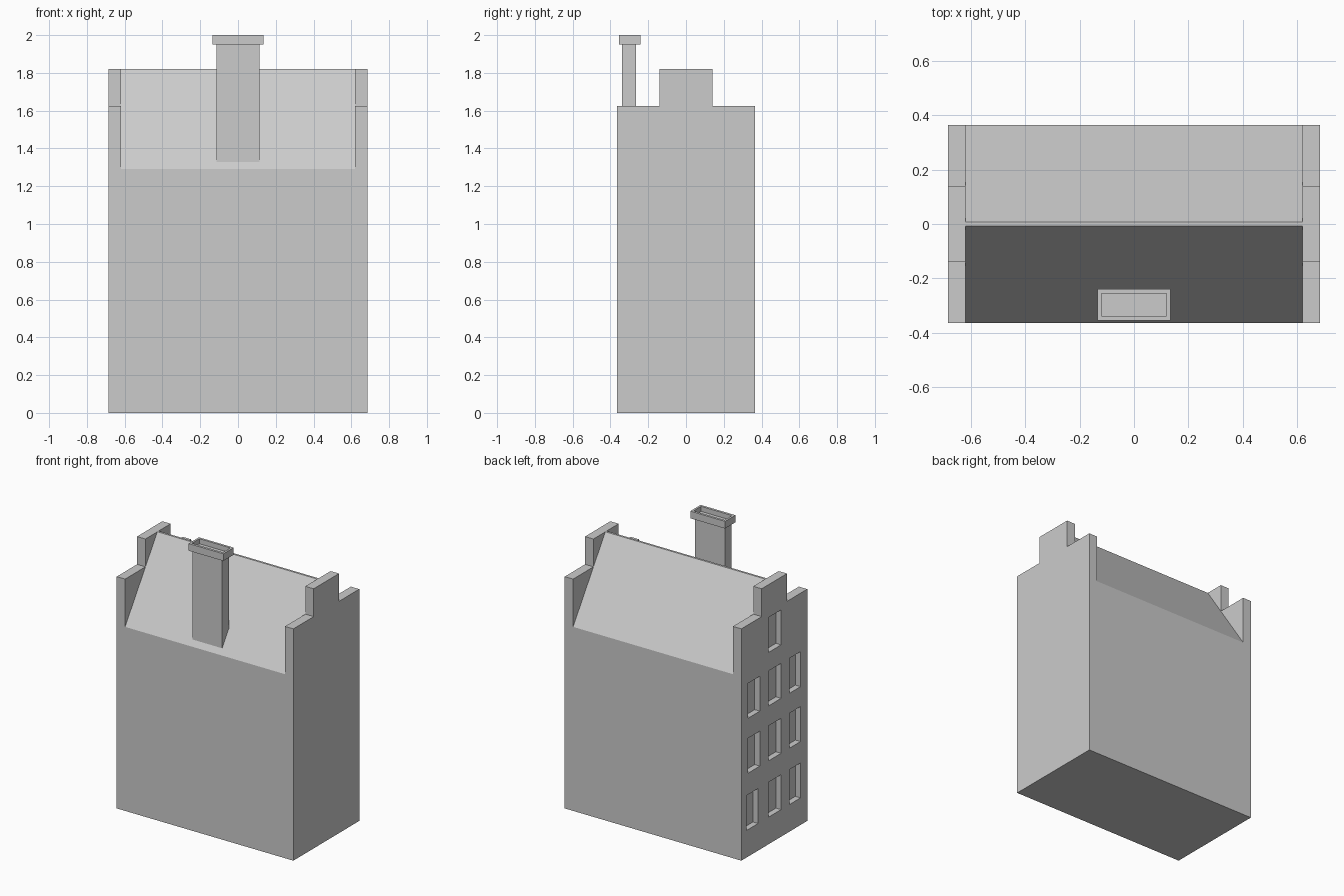
import bpy, bmesh

if "Cube" in bpy.data.objects:
    bpy.data.objects.remove(bpy.data.objects["Cube"])

SLOPE = 0.53 / 0.3575          # roof pitch
EAVE_Y, EAVE_Z = 0.365, 1.29


def prism(name, yz, x0, x1):
    """Extrude a y/z profile along x."""
    bm = bmesh.new()
    face = bm.faces.new([bm.verts.new((x0, y, z)) for y, z in yz])
    ext = bmesh.ops.extrude_face_region(bm, geom=[face])
    moved = [v for v in ext["geom"] if isinstance(v, bmesh.types.BMVert)]
    bmesh.ops.translate(bm, verts=moved, vec=(x1 - x0, 0, 0))
    bmesh.ops.recalc_face_normals(bm, faces=bm.faces)
    me = bpy.data.meshes.new(name)
    bm.to_mesh(me)
    bm.free()
    ob = bpy.data.objects.new(name, me)
    bpy.context.collection.objects.link(ob)
    return ob


def box(name, x0, x1, y0, y1, z0, z1):
    return prism(name, [(y0, z0), (y1, z0), (y1, z1), (y0, z1)], x0, x1)


def cut(target, cutter):
    cutter.hide_render = True
    mod = target.modifiers.new("cut", "BOOLEAN")
    mod.operation = "DIFFERENCE"
    mod.solver = "EXACT"
    mod.object = cutter
    bpy.context.view_layer.objects.active = target
    bpy.ops.object.modifier_apply(modifier=mod.name)
    bpy.data.objects.remove(cutter)


def roof_z(y):
    return EAVE_Z + (EAVE_Y - abs(y)) * SLOPE


# House block with the stepped gable outline
half = [(0.365, 0), (0.365, 1.625), (0.14, 1.625), (0.14, 1.82)]
outline = half + [(-y, z) for y, z in reversed(half)]
house = prism("house", outline, -0.685, 0.685)

# Pitched roof cut between the two gable walls
for s in (-1, 1):
    over = 0.0075 - 0.08 / SLOPE
    cut(house, prism("roof_cutter",
                     [(s * 0.4, roof_z(0.4)), (s * 0.4, 1.9), (s * over, 1.9)],
                     -0.62, 0.62))

# Recessed windows in the left gable: y range, bottom z
columns = [(0.16, 0.29), (-0.075, 0.065), (-0.29, -0.17)]
windows = [(y0, y1, z) for z in (0.19, 0.585, 0.97) for y0, y1 in columns]
windows[0] = (0.18, 0.31, 0.19)
windows.append((-0.075, 0.065, 1.345))
for y0, y1, z in windows:
    cut(house, box("window_cutter", -0.75, -0.645, y0, y1, z, z + 0.245))

# Chimney stack standing on the front roof slope
prism("chimney_stack",
      [(-0.34, roof_z(0.34)), (-0.265, roof_z(0.265)),
       (-0.265, 1.95), (-0.34, 1.95)], -0.115, 0.115)

# Chimney cap with a sunken top
cap = box("chimney_cap", -0.135, 0.135, -0.355, -0.24, 1.95, 2.0)
cut(cap, box("flue_cutter", -0.12, 0.12, -0.338, -0.256, 1.965, 2.1))
